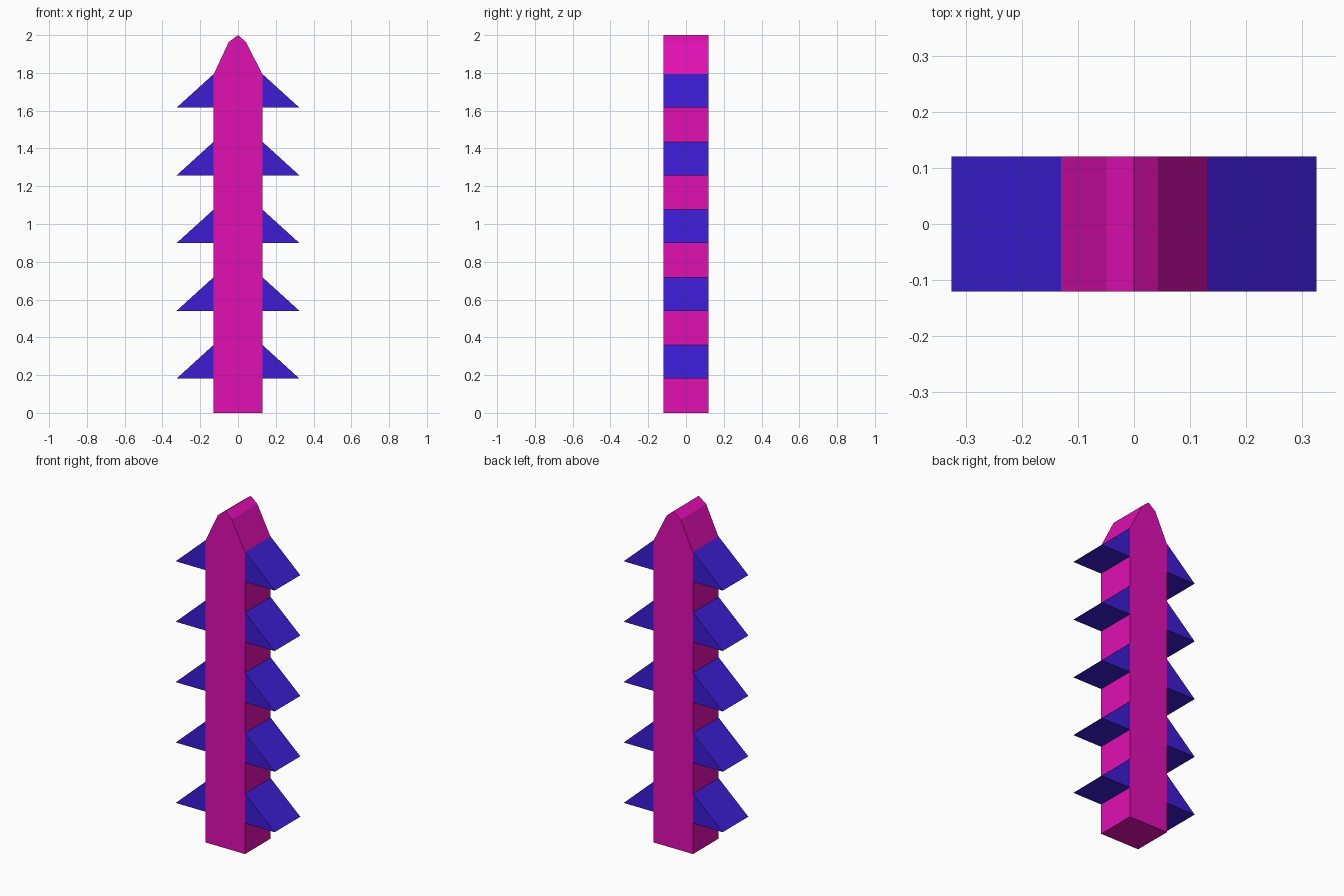
import bpy
import bmesh

if "Cube" in bpy.data.objects:
    bpy.data.objects.remove(bpy.data.objects["Cube"])

HALF_DEPTH = 0.12


def make_material(name, color):
    mat = bpy.data.materials.new(name)
    mat.diffuse_color = color
    mat.use_nodes = True
    mat.node_tree.nodes["Principled BSDF"].inputs["Base Color"].default_value = mat.diffuse_color
    return mat


def extruded_profile(name, points, mat):
    """Extrude an x-z outline symmetrically along y."""
    bm = bmesh.new()
    face = bm.faces.new([bm.verts.new((x, -HALF_DEPTH, z)) for x, z in points])
    result = bmesh.ops.extrude_face_region(bm, geom=[face], use_keep_orig=True)
    verts = [v for v in result["geom"] if isinstance(v, bmesh.types.BMVert)]
    bmesh.ops.translate(bm, verts=verts, vec=(0, 2 * HALF_DEPTH, 0))
    bmesh.ops.recalc_face_normals(bm, faces=bm.faces)
    mesh = bpy.data.meshes.new(name)
    bm.to_mesh(mesh)
    bm.free()
    mesh.materials.append(mat)
    obj = bpy.data.objects.new(name, mesh)
    bpy.context.collection.objects.link(obj)
    return obj


magenta = make_material("magenta", (0.75, 0.005, 0.45, 1))
blue = make_material("blue", (0.045, 0.012, 0.65, 1))

# Central post with a slightly uneven pointed top
extruded_profile("post", [(-0.13, 0), (0.13, 0), (0.13, 1.79), (0.043, 1.963),
                          (0, 2.0), (-0.049, 1.963), (-0.13, 1.79)], magenta)

# Five wedge-shaped barbs on each side
for i in range(5):
    z = 0.182 + 0.3585 * i
    for side, label in ((-1, "left"), (1, "right")):
        extruded_profile(f"barb_{label}_{i + 1}",
                         [(side * 0.13, z), (side * 0.325, z), (side * 0.13, z + 0.177)],
                         blue)
